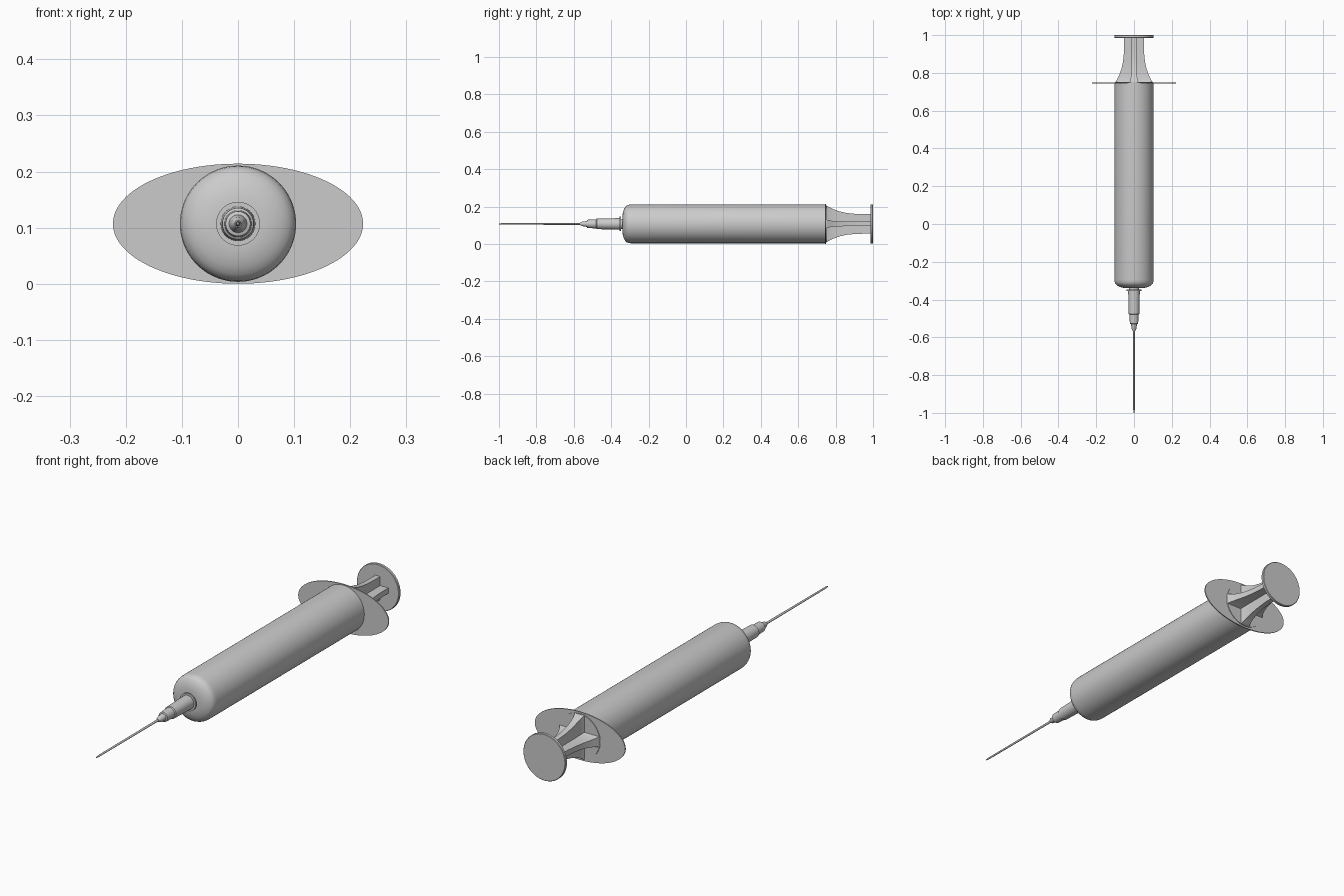
import bpy, bmesh, math

if "Cube" in bpy.data.objects:
    bpy.data.objects.remove(bpy.data.objects["Cube"])

CZ = 0.107  # height of the syringe axis


def add_mesh(name, rings, smooth=True):
    """Skin a list of closed point rings and cap both ends."""
    bm = bmesh.new()
    loops = [[bm.verts.new(p) for p in ring] for ring in rings]
    n = len(loops[0])
    for a, b in zip(loops, loops[1:]):
        for i in range(n):
            j = (i + 1) % n
            bm.faces.new((a[i], a[j], b[j], b[i]))
    bm.faces.new(loops[0])
    bm.faces.new(loops[-1])
    bmesh.ops.recalc_face_normals(bm, faces=bm.faces)
    mesh = bpy.data.meshes.new(name)
    bm.to_mesh(mesh)
    bm.free()
    obj = bpy.data.objects.new(name, mesh)
    bpy.context.collection.objects.link(obj)
    if smooth:
        bpy.ops.object.select_all(action='DESELECT')
        bpy.context.view_layer.objects.active = obj
        obj.select_set(True)
        bpy.ops.object.shade_smooth_by_angle(angle=math.radians(35))
    return obj


def ellipse(y, rx, rz, n):
    return [(rx * math.cos(2 * math.pi * i / n), y,
             CZ + rz * math.sin(2 * math.pi * i / n)) for i in range(n)]


def lathe(name, profile, n=64):
    """Turned part along y from (y, radius) pairs."""
    return add_mesh(name, [ellipse(y, r, r, n) for y, r in profile])


def plus(y, reach, half):
    """Cross-shaped section of the plunger rod."""
    pts = []
    for k in range(4):
        c, s = round(math.cos(k * math.pi / 2)), round(math.sin(k * math.pi / 2))
        for u, v in ((reach, -half), (reach, half), (half, half)):
            pts.append((u * c - v * s, y, CZ + u * s + v * c))
    return pts


# Barrel with a rounded nose
nose = [(-0.34, 0.045), (-0.337, 0.062), (-0.332, 0.078), (-0.325, 0.09),
        (-0.317, 0.098), (-0.307, 0.102), (-0.295, 0.1035)]
lathe("barrel", nose + [(0.744, 0.1035)], 96)

# Oval finger flange
add_mesh("finger_flange", [ellipse(y, 0.223, 0.107, 96) for y in (0.743, 0.748)])

# Plunger: collar in the barrel mouth, flared cross rod, thumb disc
lathe("plunger_collar", [(0.735, 0.1), (0.751, 0.1)])
rod = [(0.745, 0.1, 0.026), (0.755, 0.096, 0.022), (0.77, 0.087, 0.018),
       (0.79, 0.078, 0.015), (0.82, 0.067, 0.013), (0.86, 0.058, 0.012),
       (0.91, 0.053, 0.012), (0.99, 0.052, 0.012)]
add_mesh("plunger_rod", [plus(*s) for s in rod])
lathe("thumb_disc", [(0.986, 0.102), (0.988, 0.104), (0.998, 0.104), (1.0, 0.102)])

# Needle hub: neck, collar ring, stepped body
lathe("nozzle", [(-0.36, 0.026), (-0.33, 0.026)])
lathe("hub_collar", [(-0.355, 0.039), (-0.348, 0.039)])
lathe("needle_hub", [(-0.567, 0.006), (-0.555, 0.012), (-0.53, 0.016),
                     (-0.528, 0.022), (-0.48, 0.024), (-0.477, 0.028),
                     (-0.35, 0.031)], 48)

# Needle
lathe("needle", [(-1.0, 0.002), (-0.985, 0.004), (-0.55, 0.005)], 24)
